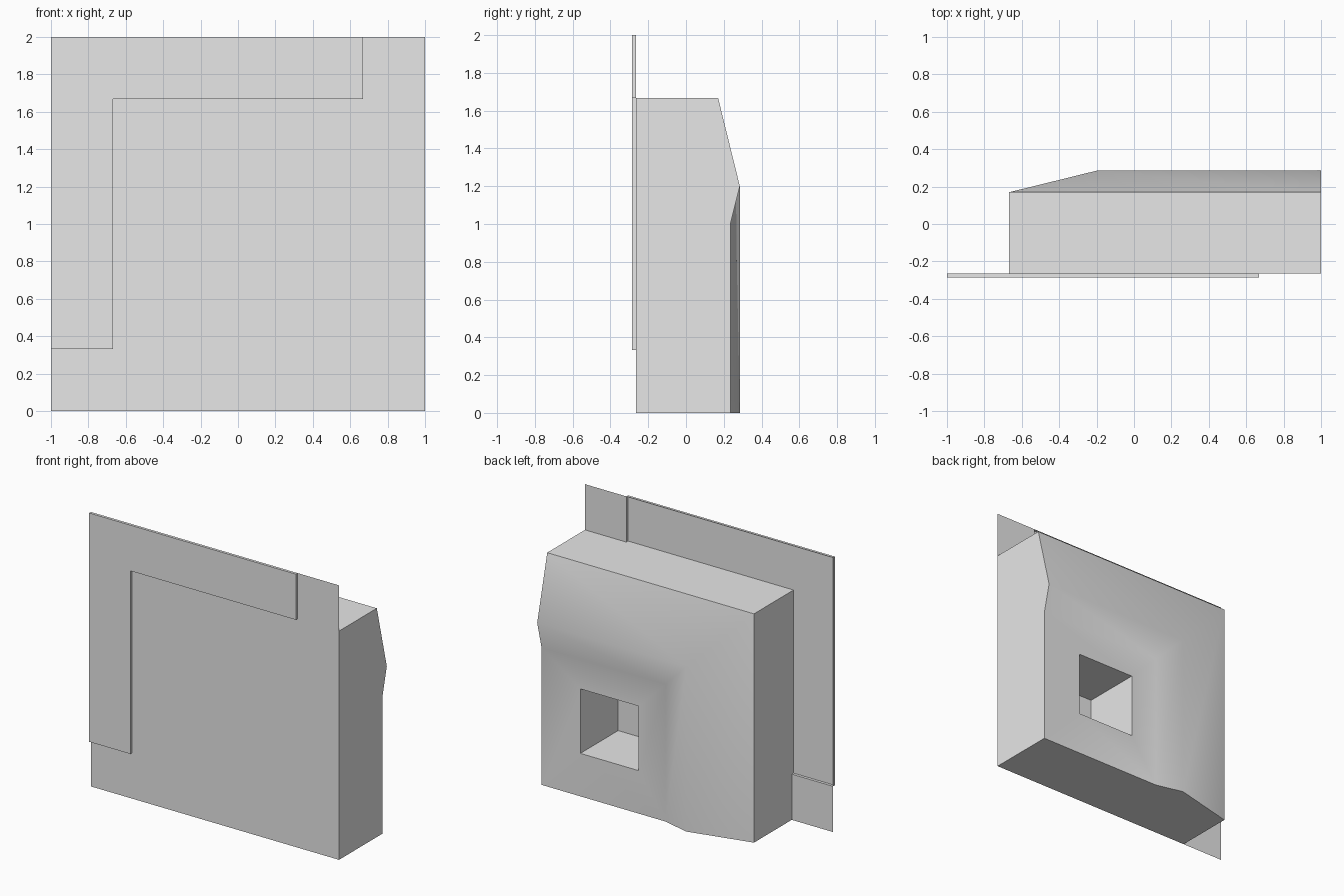
import bpy
import bmesh

default = bpy.data.objects.get("Cube")
if default:
    bpy.data.objects.remove(default, do_unlink=True)

grey = bpy.data.materials.new("plain_grey")
grey.use_nodes = True
grey.diffuse_color = (0.8, 0.8, 0.8, 1)
grey.node_tree.nodes["Principled BSDF"].inputs["Base Color"].default_value = (0.8, 0.8, 0.8, 1)

EDGE = 0.667      # offset of the body from the border
FRONT = -0.265    # plane of the body front and corner flaps
FACE = -0.285     # plane of the raised border
FLAT = 0.235      # plane of the back around the recess
FLOOR = -0.2      # bottom of the recess


def make(name, faces, solid=False):
    """Build an object from polygons given as point lists."""
    bm = bmesh.new()
    for points in faces:
        bm.faces.new([bm.verts.new(p) for p in points])
    bmesh.ops.remove_doubles(bm, verts=bm.verts, dist=0.0005)
    if solid:
        bmesh.ops.recalc_face_normals(bm, faces=bm.faces)
    mesh = bpy.data.meshes.new(name)
    bm.to_mesh(mesh)
    bm.free()
    mesh.materials.append(grey)
    obj = bpy.data.objects.new(name, mesh)
    bpy.context.collection.objects.link(obj)
    return obj


def rect(x0, x1, z0, z1, y):
    return [(x0, y, z0), (x1, y, z0), (x1, y, z1), (x0, y, z1)]


def bands(a, b):
    """Quads joining two matching closed loops."""
    n = len(a)
    return [[a[i], b[i], b[(i + 1) % n], a[(i + 1) % n]] for i in range(n)]


# Body: a mitred profile swept along the top and one side
profile = [(-EDGE, FRONT), (-EDGE, 0.17), (-0.2, 0.285), (0, FLAT)]
rows = [[(1, y, 1 - u), (u, y, 1 - u), (u, y, 0)] for u, y in profile]
faces = []
for a, b in zip(rows, rows[1:]):
    for i in range(2):
        faces.append([a[i], a[i + 1], b[i + 1], b[i]])

# Front, end and underside of the body
corner_front, corner_back = (1, FRONT, 0), (1, FLAT, 0)
faces.append(rows[0] + [corner_front])
for end in (0, 2):
    faces.append([r[end] for r in rows] + [corner_back, corner_front])

# Flat back with a square recess
outer = rect(0, 1, 0, 1, FLAT)
mouth = rect(0.217, 0.687, 0.313, 0.783, FLAT)
floor = [(x, FLOOR, z) for x, _, z in mouth]
faces += bands(outer, mouth) + bands(mouth, floor) + [floor]
body = make("body", faces, solid=True)

# Smooth the sloped back while keeping hard corners
bpy.ops.object.select_all(action="DESELECT")
body.select_set(True)
bpy.context.view_layer.objects.active = body
bpy.ops.object.shade_smooth_by_angle(angle=0.61)

# Raised L-shaped border, open at the back
low, high = 1 - EDGE, 1 + EDGE
outline = [(-1, low), (-EDGE, low), (-EDGE, high), (EDGE, high), (EDGE, 2), (-1, 2)]
near = [(x, FACE, z) for x, z in outline]
far = [(x, FRONT, z) for x, z in outline]
make("raised_border", [near] + bands(near, far))

# Thin flaps at the two ends of the border
make("lower_corner_flap", [rect(-1, -EDGE, 0, low, FRONT)])
make("upper_corner_flap", [rect(EDGE, 1, high, 2, FRONT)])
